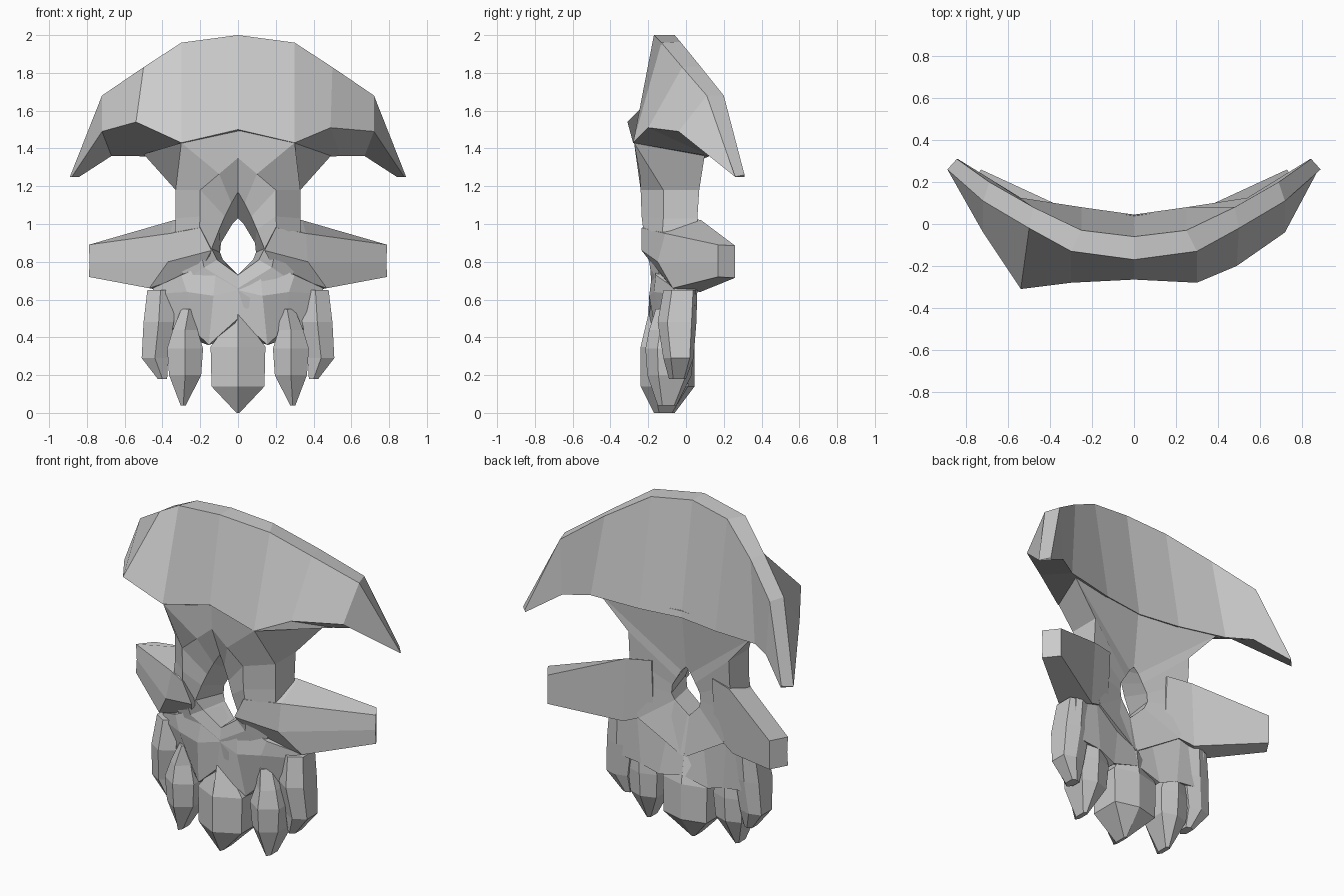
import bpy, bmesh


def loft(name, rings, closed=False):
    """Skin a row of matching rings; cap the ends unless the row is a closed loop."""
    bm = bmesh.new()
    rows = [[bm.verts.new(p) for p in r] for r in rings]
    n = len(rows[0])
    pairs = list(zip(rows, rows[1:])) + ([(rows[-1], rows[0])] if closed else [])
    for a, b in pairs:
        for i in range(n):
            j = (i + 1) % n
            bm.faces.new((a[i], a[j], b[j], b[i]))
    if not closed:
        bm.faces.new(rows[0])
        bm.faces.new(rows[-1])
    bmesh.ops.recalc_face_normals(bm, faces=bm.faces)
    me = bpy.data.meshes.new(name)
    bm.to_mesh(me)
    bm.free()
    ob = bpy.data.objects.new(name, me)
    bpy.context.collection.objects.link(ob)
    return ob


def flip(ring):
    return [(-x, y, z) for x, y, z in ring]


def mirrored(ob):
    m = ob.modifiers.new("Mirror", 'MIRROR')
    m.use_mirror_merge = False


# Brow: sections from the middle out to the tip (front top, front low, back low, back top)
brow = [
    [(0, -.17, 2.0), (0, -.265, 1.5), (0, .045, 1.34), (0, -.06, 2.0)],
    [(.3, -.13, 1.96), (.3, -.28, 1.43), (.25, .08, 1.34), (.25, -.03, 1.965)],
    [(.5, -.02, 1.83), (.49, -.2, 1.51), (.54, .125, 1.36), (.48, .08, 1.83)],
    [(.72, .11, 1.68), (.72, -.04, 1.49), (.67, .205, 1.36), (.69, .2, 1.68)],
    [(.89, .26, 1.25), (.88, .26, 1.25), (.84, .31, 1.25), (.845, .31, 1.26)],
]
left = [flip(r) for r in brow[1:]]
left[1][1] = (-.54, -.31, 1.54)          # left side juts forward more
loft("brow", left[::-1] + brow)

# Face ring around the nose hole
# (inner front, mid front, outer front, outer back, inner back)
face = [
    [(0, -.17, 1.17), (0, -.245, 1.35), (0, -.25, 1.5), (0, .04, 1.38), (0, 0, 1.03)],
    [(.035, -.18, 1.11), (.1, -.245, 1.265), (.3, -.275, 1.43), (.5, .1, 1.37), (.03, 0, 1.0)],
    [(.07, -.19, 1.04), (.2, -.24, 1.18), (.33, -.12, 1.18), (.33, .07, 1.18), (.06, 0, .95)],
    [(.1, -.2, .97), (.2, -.235, 1.04), (.33, -.12, 1.03), (.33, .06, 1.03), (.09, 0, .9)],
    [(.14, -.2, .87), (.21, -.22, .92), (.34, -.13, .88), (.34, .06, .88), (.095, 0, .85)],
    [(.11, -.17, .81), (.18, -.19, .77), (.28, -.15, .7), (.28, .05, .67), (.08, -.01, .81)],
    [(0, -.16, .73), (0, -.17, .66), (0, -.17, .52), (0, .02, .5), (0, -.03, .73)],
]
loft("face", face + [flip(r) for r in face[-2:0:-1]], closed=True)

# Cheekbones: sections outward (top front, ridge, low front, low back, top back)
mirrored(loft("cheekbone", [
    [(.2, -.235, .98), (.14, -.235, .86), (.2, -.15, .75), (.2, .02, .7), (.2, .04, 1.03)],
    [(.36, -.11, .95), (.37, -.15, .8), (.47, -.07, .66), (.36, .075, .64), (.34, .08, 1.02)],
    [(.79, .17, .89), (.785, .17, .8), (.79, .17, .72), (.73, .26, .715), (.73, .26, .885)],
]))

# Muzzle: sections outward (front top, front mid, front low, back low, back top)
muzzle = [
    [(0, -.16, .73), (0, -.17, .65), (0, -.2, .5), (0, .035, .4), (0, -.03, .72)],
    [(.11, -.17, .81), (.13, -.195, .62), (.155, -.15, .36), (.16, .025, .36), (.085, -.01, .81)],
    [(.3, -.16, .73), (.27, -.17, .64), (.25, -.11, .45), (.27, .04, .4), (.3, .04, .75)],
    [(.45, -.06, .66), (.45, -.07, .63), (.45, -.05, .45), (.45, .04, .42), (.45, .05, .65)],
]
loft("muzzle", [flip(r) for r in muzzle[:0:-1]] + muzzle)


# Lobes: six-sided, levels given as (centre x, z, half width, front y, back y)
def lobe(name, levels):
    rings = []
    for cx, z, w, f, b in levels:
        e = (b - f) * .25
        rings.append([(cx, f, z), (cx + w, f + e, z), (cx + w, b - e * .5, z),
                      (cx, b, z), (cx - w, b - e * .5, z), (cx - w, f + e, z)])
    return loft(name, rings)


lobe("middle_lobe", [(0, .52, .02, -.2, .02), (0, .35, .145, -.24, .045),
                     (0, .14, .14, -.24, .045), (0, 0, .008, -.17, -.06)])
mirrored(lobe("inner_lobe", [(.26, .55, .04, -.16, .02), (.28, .44, .065, -.195, .04),
                             (.28, .34, .095, -.215, .04), (.28, .2, .085, -.205, .03),
                             (.29, .04, .014, -.15, -.05)]))
mirrored(lobe("outer_lobe", [(.41, .65, .07, -.12, .06), (.42, .48, .08, -.15, .055),
                             (.44, .29, .07, -.12, .04), (.4, .18, .025, -.09, 0)]))
